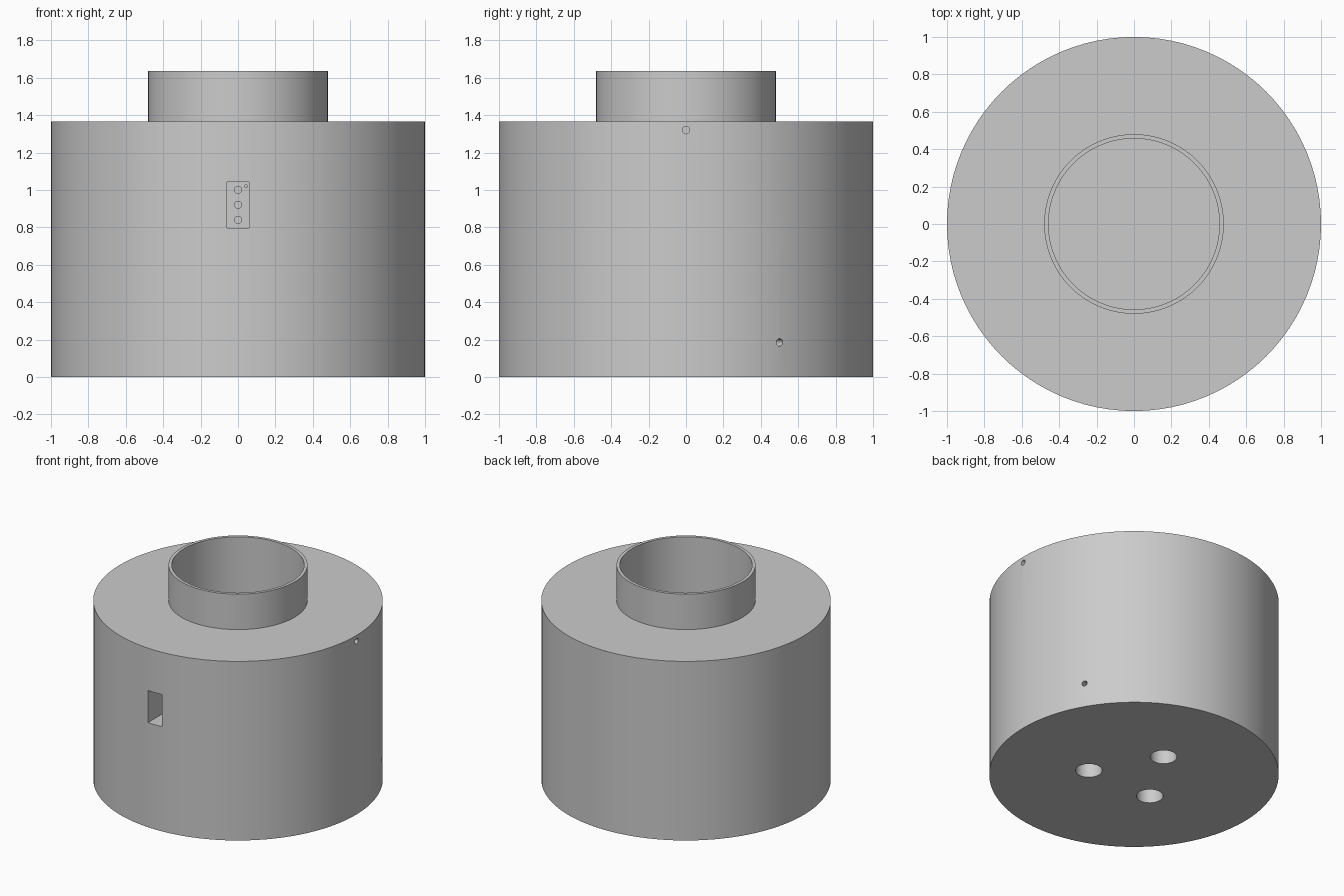
import bpy
import math
from mathutils import Vector

cube = bpy.data.objects.get("Cube")
if cube:
    bpy.data.objects.remove(cube, do_unlink=True)

# One flat grey for the whole piece
grey = bpy.data.materials.new("Plain grey")
grey.use_nodes = True
colour = (0.6, 0.6, 0.6, 1)
grey.diffuse_color = colour
grey.node_tree.nodes["Principled BSDF"].inputs["Base Color"].default_value = colour


def lathe(name, profile, sides=96):
    """Revolve a (radius, height) profile whose two ends lie on the axis."""
    verts, rings = [], []
    for r, z in profile:
        count = sides if r > 0 else 1
        rings.append([len(verts) + i for i in range(count)])
        for i in range(count):
            a = math.tau * i / sides
            verts.append((r * math.cos(a), r * math.sin(a), z))
    faces = [rings[1][::-1], rings[-2]]
    for low, high in zip(rings[1:-2], rings[2:-1]):
        for i in range(sides):
            j = (i + 1) % sides
            faces.append((low[i], low[j], high[j], high[i]))
    used = [v for v in verts[1:-1]]
    faces = [[v - 1 for v in f] for f in faces]
    mesh = bpy.data.meshes.new(name)
    mesh.from_pydata(used, [], faces)
    obj = bpy.data.objects.new(name, mesh)
    bpy.context.collection.objects.link(obj)
    mesh.materials.append(grey)
    return obj


def cut(target, cutter):
    """Subtract the cutter for good and throw it away."""
    cutter.hide_render = True
    mod = target.modifiers.new("Cut", "BOOLEAN")
    mod.operation = "DIFFERENCE"
    mod.solver = "EXACT"
    mod.object = cutter
    bpy.context.view_layer.objects.active = target
    bpy.ops.object.modifier_apply(modifier=mod.name)
    bpy.data.objects.remove(cutter, do_unlink=True)


def drill(target, start, end, radius, sides=32):
    """Bore a round hole between two points."""
    start, end = Vector(start), Vector(end)
    axis = end - start
    bpy.ops.mesh.primitive_cylinder_add(
        radius=radius, depth=axis.length, vertices=sides,
        location=(start + end) / 2,
        rotation=axis.to_track_quat("Z", "Y").to_euler())
    bit = bpy.context.object
    bit.data.materials.append(grey)
    cut(target, bit)


# Round body with a thin collar around a deep, closed central bore
bore_floor, collar_top, shoulder = 0.4, 1.635, 1.365
body = lathe("round_body", [
    (0, 0), (1, 0), (1, shoulder), (0.48, shoulder), (0.48, collar_top),
    (0.457, collar_top), (0.457, bore_floor), (0, bore_floor)])

# Upright pocket in the front wall
pocket_back = -0.7
bpy.ops.mesh.primitive_cube_add(size=1, location=(0, pocket_back - 0.25, 0.92))
pocket = bpy.context.object
pocket.scale = (0.12, 0.5, 0.245)
pocket.data.materials.append(grey)
cut(body, pocket)

# Row of small sockets in the back of the pocket, and a pin hole beside them
for z in (0.84, 0.92, 1.0):
    drill(body, (0, pocket_back - 0.05, z), (0, pocket_back + 0.1, z), 0.019)
drill(body, (0.043, pocket_back - 0.05, 1.02), (0.043, pocket_back + 0.1, 1.02), 0.008)

# Upper side port into the bore
drill(body, (1.1, 0, 1.32), (0.44, 0, 1.32), 0.02)

# Lower side port, running radially
a = math.radians(30)
drill(body, (1.1 * math.cos(a), 1.1 * math.sin(a), 0.185),
      (0.6 * math.cos(a), 0.6 * math.sin(a), 0.185), 0.02)

# Three mounting holes in the underside
for k in range(3):
    a = math.radians(90 + 120 * k)
    x, y = 0.317 * math.cos(a), 0.317 * math.sin(a)
    drill(body, (x, y, -0.1), (x, y, 0.25), 0.092, 48)

# Smooth round walls with crisp edges
bpy.ops.object.select_all(action="DESELECT")
body.select_set(True)
bpy.context.view_layer.objects.active = body
bpy.ops.object.shade_smooth_by_angle(angle=math.radians(30))
